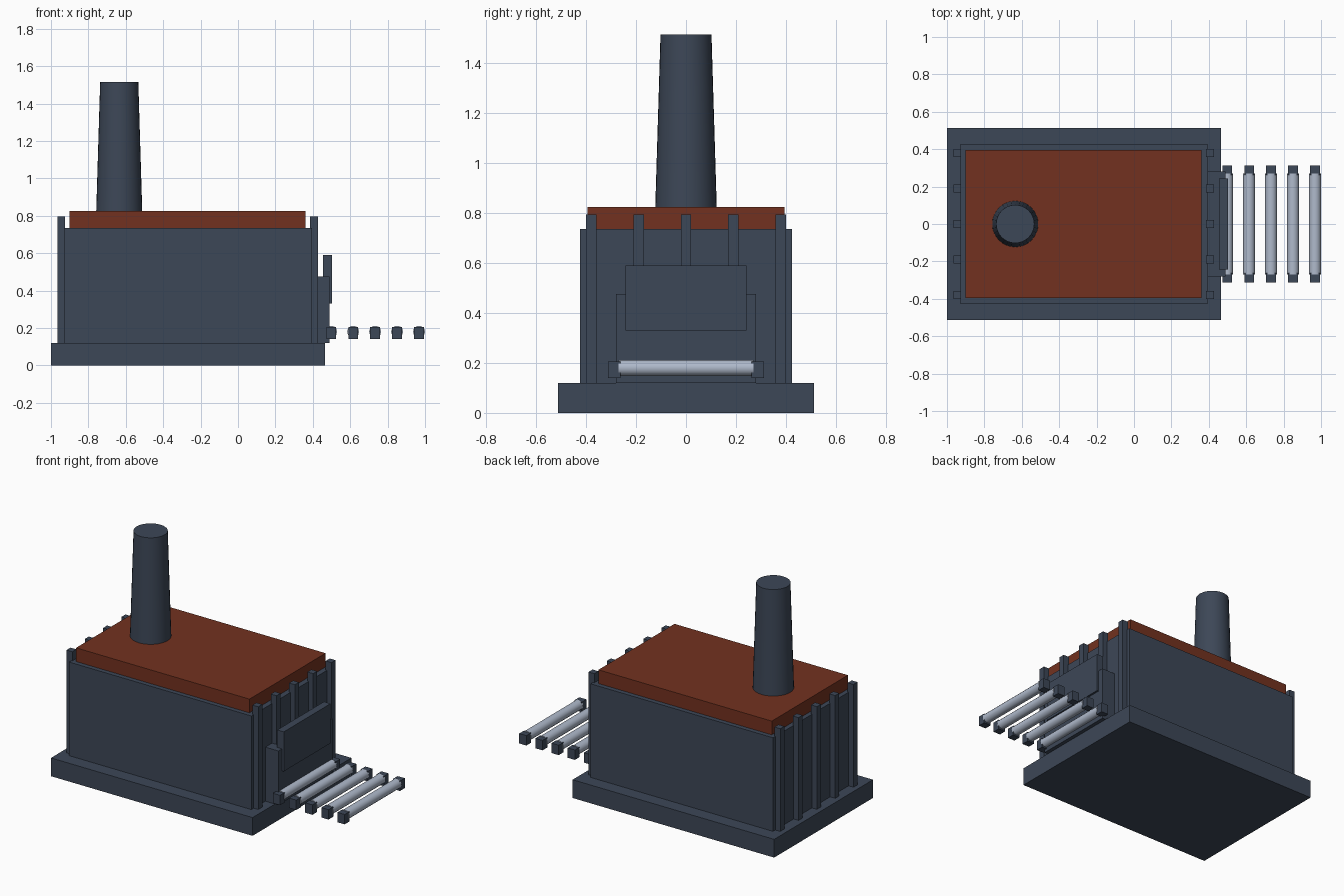
import bpy
import math

cube = bpy.data.objects.get("Cube")
if cube:
    bpy.data.objects.remove(cube, do_unlink=True)


def material(name, rgb):
    mat = bpy.data.materials.new(name)
    mat.use_nodes = True
    mat.diffuse_color = (*rgb, 1)
    mat.node_tree.nodes["Principled BSDF"].inputs["Base Color"].default_value = (*rgb, 1)
    return mat


slate = material("dark slate", (0.046, 0.063, 0.095))
rust = material("rust red", (0.17, 0.031, 0.014))
steel = material("pale steel", (0.43, 0.49, 0.60))


def finish(name, mat):
    obj = bpy.context.object
    obj.name = name
    obj.data.materials.append(mat)
    return obj


def box(name, xs, ys, zs, mat=slate):
    """Box from its low and high limit on each axis."""
    limits = (xs, ys, zs)
    bpy.ops.mesh.primitive_cube_add(size=1, location=[(a + b) / 2 for a, b in limits])
    bpy.context.object.scale = [b - a for a, b in limits]
    bpy.ops.object.transform_apply(location=False, rotation=False, scale=True)
    return finish(name, mat)


def tapered(name, sides, r1, r2, depth, location, mat, rotation=(0, 0, 0)):
    bpy.ops.mesh.primitive_cone_add(vertices=sides, radius1=r1, radius2=r2, depth=depth,
                                    location=location, rotation=rotation)
    bpy.ops.object.shade_smooth_by_angle(angle=math.radians(40))
    return finish(name, mat)


# Main building
box("base_slab", (-1, 0.465), (-0.513, 0.513), (0, 0.12))
box("furnace_body", (-0.93, 0.395), (-0.425, 0.425), (0.12, 0.735))
box("roof", (-0.9, 0.36), (-0.395, 0.395), (0.735, 0.825), rust)

# Buttress posts on both end walls
for end, x in (("back", -0.945), ("mouth", 0.407)):
    for i in range(5):
        y = (i - 2) * 0.19
        box(f"{end}_post_{i + 1}", (x - 0.021, x + 0.021), (y - 0.021, y + 0.021), (0.12, 0.795))

# Chimney
tapered("chimney", 32, 0.123, 0.102, 0.69, (-0.635, 0, 1.17), slate)

# Furnace mouth and lifting door
box("mouth_frame", (0.39, 0.49), (-0.28, 0.28), (0.12, 0.475))
box("mouth_door", (0.455, 0.503), (-0.243, 0.243), (0.33, 0.59))

# Roller table
for i in range(5):
    x = 0.498 + i * 0.1175
    tapered(f"roller_{i + 1}", 12, 0.032, 0.032, 0.54, (x, 0, 0.18), steel, (math.pi / 2, 0, 0))
    for side, s in (("front", -1), ("back", 1)):
        ys = sorted((s * 0.262, s * 0.312))
        box(f"{side}_bearing_{i + 1}", (x - 0.026, x + 0.026), ys, (0.14, 0.205))
